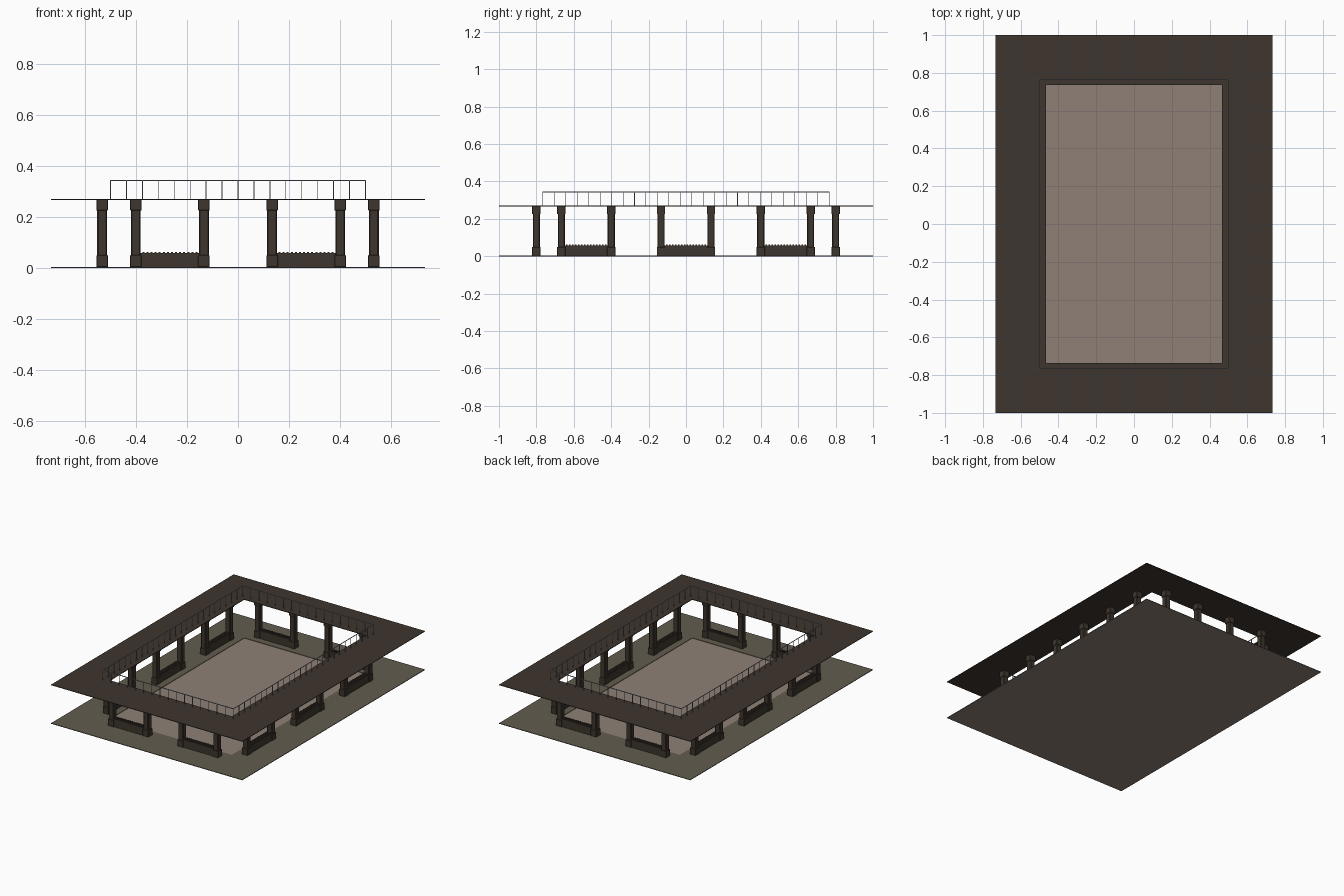
import bpy

if "Cube" in bpy.data.objects:
    bpy.data.objects.remove(bpy.data.objects["Cube"])

def srgb(*c):
    f = lambda v: v / 12.92 if v <= 0.04045 else ((v + 0.055) / 1.055) ** 2.4
    return [f(v / 255) for v in c] + [1.0]

def mat(name, *c):
    m = bpy.data.materials.new(name)
    m.diffuse_color = srgb(*c)
    m.use_nodes = True
    m.node_tree.nodes["Principled BSDF"].inputs["Base Color"].default_value = m.diffuse_color
    return m

DARK = mat("dark_stone", 63, 54, 46)
OLIVE = mat("olive_paving", 97, 92, 79)
PINK = mat("pinkish_floor", 142, 128, 118)
STEEL = mat("rail_grey", 140, 146, 154)

def add_box(verts, faces, x0, x1, y0, y1, z0, z1):
    n = len(verts)
    verts += [(x, y, z) for z in (z0, z1) for x, y in ((x0, y0), (x1, y0), (x1, y1), (x0, y1))]
    faces += [tuple(n + i for i in f) for f in
              ((3, 2, 1, 0), (4, 5, 6, 7), (0, 1, 5, 4), (1, 2, 6, 5), (2, 3, 7, 6), (3, 0, 4, 7))]

def boxes(name, items, material, bevel=0):
    v, f = [], []
    for b in items:
        add_box(v, f, *b)
    me = bpy.data.meshes.new(name)
    me.from_pydata(v, [], f)
    me.materials.append(material)
    ob = bpy.data.objects.new(name, me)
    bpy.context.collection.objects.link(ob)
    if bevel:
        m = ob.modifiers.new("bevel", 'BEVEL')
        m.width, m.segments = bevel, 1
    return ob

def frame(name, z0, z1, material, X=0.733, Y=1.0, x=0.467, y=0.735):
    # rectangular ring with an open centre
    out = [(-X, -Y), (X, -Y), (X, Y), (-X, Y)]
    inn = [(-x, -y), (x, -y), (x, y), (-x, y)]
    v = [(*p, z) for z in (z0, z1) for p in out + inn]
    f = []
    for i in range(4):
        j = (i + 1) % 4
        f += [(8 + i, 8 + j, 12 + j, 12 + i), (j, i, 4 + i, 4 + j),
              (i, j, 8 + j, 8 + i), (4 + j, 4 + i, 12 + i, 12 + j)]
    me = bpy.data.meshes.new(name)
    me.from_pydata(v, [], f)
    me.materials.append(material)
    ob = bpy.data.objects.new(name, me)
    bpy.context.collection.objects.link(ob)

# floor slab, paving border and upper gallery deck
boxes("floor", [(-0.733, 0.733, -1, 1, 0, 0.001)], PINK)
frame("paving_border", 0.001, 0.004, OLIVE)
frame("gallery_deck", 0.267, 0.271, DARK)

# column pairs: (u along the side, side offset, runs along x?)
pairs = [(u, s * 0.8, True) for s in (-1, 1) for u in (-0.267, 0.267)]
pairs += [(u, s * 0.533, False) for s in (-1, 1) for u in (-0.533, 0, 0.533)]

def place(u0, u1, w0, w1, z0, z1, along_x):
    return (u0, u1, w0, w1, z0, z1) if along_x else (w0, w1, u0, u1, z0, z1)

shafts, blocks, walls, teeth = [], [], [], []
for u, w, ax in pairs:
    for c in (u - 0.1335, u + 0.1335):
        for lst, h, z0, z1 in ((shafts, 0.019, 0.045, 0.23), (blocks, 0.0225, 0.003, 0.05),
                               (blocks, 0.0225, 0.225, 0.268)):
            lst.append(place(c - h, c + h, w - h, w + h, z0, z1, ax))
    # low wall between the columns with a row of small studs on top
    walls.append(place(u - 0.115, u + 0.115, w - 0.018, w + 0.018, 0.003, 0.058, ax))
    for k in range(14):
        t = u - 0.104 + k * 0.016
        teeth.append(place(t - 0.004, t + 0.004, w - 0.016, w + 0.016, 0.057, 0.062, ax))
boxes("column_shafts", shafts, DARK, 0.004)
boxes("column_blocks", blocks, DARK, 0.002)
boxes("low_walls", walls, DARK)
boxes("wall_studs", teeth, DARK)

# railing around the opening
RX, RY, ZT = 0.5, 0.765, 0.345
rails, posts = [], []
for s in (-1, 1):
    rails.append((-RX, RX, s * RY - 0.003, s * RY + 0.003, ZT - 0.003, ZT))
    rails.append((s * RX - 0.002, s * RX + 0.002, -RY, RY, ZT - 0.003, ZT))
    for n, half, off, ax in ((16, RX, s * RY, True), (25, RY, s * RX, False)):
        for k in range(n + 1):
            c = -half + 2 * half * k / n
            posts.append(place(c - 0.0015, c + 0.0015, off - 0.0015, off + 0.0015, 0.27, ZT - 0.002, ax))
boxes("top_rails", rails, STEEL)
boxes("rail_posts", posts, STEEL)
